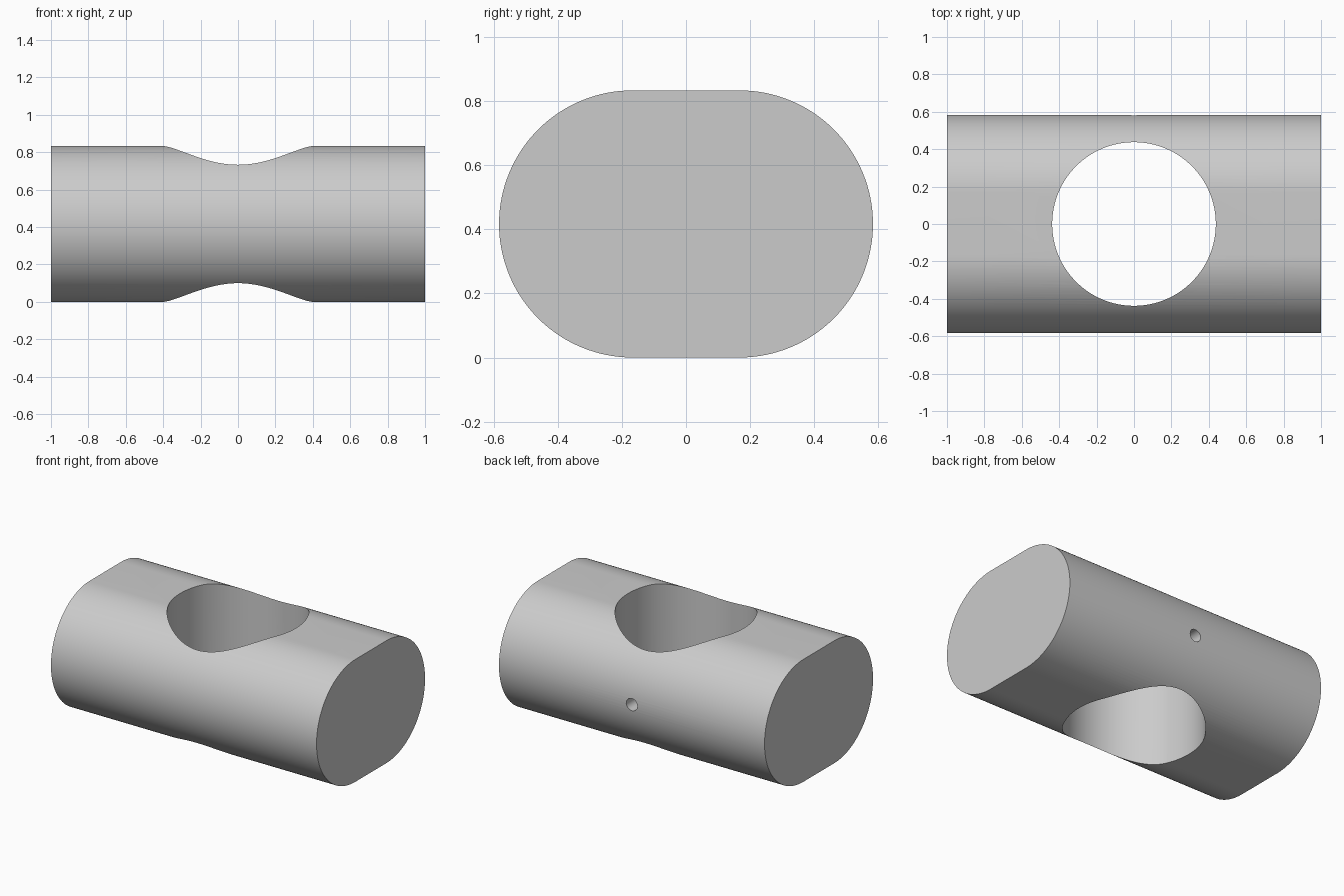
import bpy
import bmesh
from math import cos, sin, pi, radians
from mathutils import Matrix

cube = bpy.data.objects.get("Cube")
if cube:
    bpy.data.objects.remove(cube, do_unlink=True)

RADIUS = 5 / 12        # rounded side radius, also the centre height
FLAT = 1 / 6           # half width of the flat top and bottom
BORE = 0.4375          # large vertical hole
PIN = RADIUS / 10      # small hole in the back wall
STEPS = 64

steel = bpy.data.materials.new("grey_metal")
steel.use_nodes = True
grey = (0.6, 0.6, 0.6, 1)
steel.diffuse_color = grey
steel.node_tree.nodes["Principled BSDF"].inputs["Base Color"].default_value = grey


def make_object(name, bm):
    bmesh.ops.recalc_face_normals(bm, faces=bm.faces)
    mesh = bpy.data.meshes.new(name)
    bm.to_mesh(mesh)
    bm.free()
    mesh.materials.append(steel)
    obj = bpy.data.objects.new(name, mesh)
    bpy.context.collection.objects.link(obj)
    return obj


def make_cutter(name, radius, depth, matrix, segments):
    bm = bmesh.new()
    bmesh.ops.create_cone(bm, cap_ends=True, segments=segments, radius1=radius,
                          radius2=radius, depth=depth, matrix=matrix)
    obj = make_object(name, bm)
    obj.hide_render = True
    return obj


# Bar: a flat-topped round-sided profile extruded along x
bm = bmesh.new()
profile = []
for side in (1, -1):
    for i in range(STEPS + 1):
        a = -pi / 2 + pi * i / STEPS
        profile.append(bm.verts.new((-1, side * (FLAT + RADIUS * cos(a)),
                                     RADIUS + side * RADIUS * sin(a))))
end = bm.faces.new(profile)
extruded = bmesh.ops.extrude_face_region(bm, geom=[end], use_keep_orig=True)
for v in extruded["geom"]:
    if isinstance(v, bmesh.types.BMVert):
        v.co.x = 1
body = make_object("cross_bored_bar", bm)

# Vertical bore and the small hole running from the back into it
centre = Matrix.Translation((0, 0, RADIUS))
back = Matrix.Translation((0, 0.5, RADIUS)) @ Matrix.Rotation(pi / 2, 4, "X")
cutters = [make_cutter("bore_cutter", BORE, 2, centre, 2 * STEPS),
           make_cutter("pin_hole_cutter", PIN, 0.4, back, STEPS // 2)]
for cutter in cutters:
    mod = body.modifiers.new(cutter.name, "BOOLEAN")
    mod.object = cutter
    mod.operation = "DIFFERENCE"
    mod.solver = "EXACT"

# Bake the cuts and discard the cutters
graph = bpy.context.evaluated_depsgraph_get()
result = bpy.data.meshes.new_from_object(body.evaluated_get(graph))
body.modifiers.clear()
body.data = result
for cutter in cutters:
    bpy.data.objects.remove(cutter, do_unlink=True)

# Smooth curved walls, crisp rims
bpy.ops.object.select_all(action="DESELECT")
body.select_set(True)
bpy.context.view_layer.objects.active = body
bpy.ops.object.shade_smooth_by_angle(angle=radians(20))
